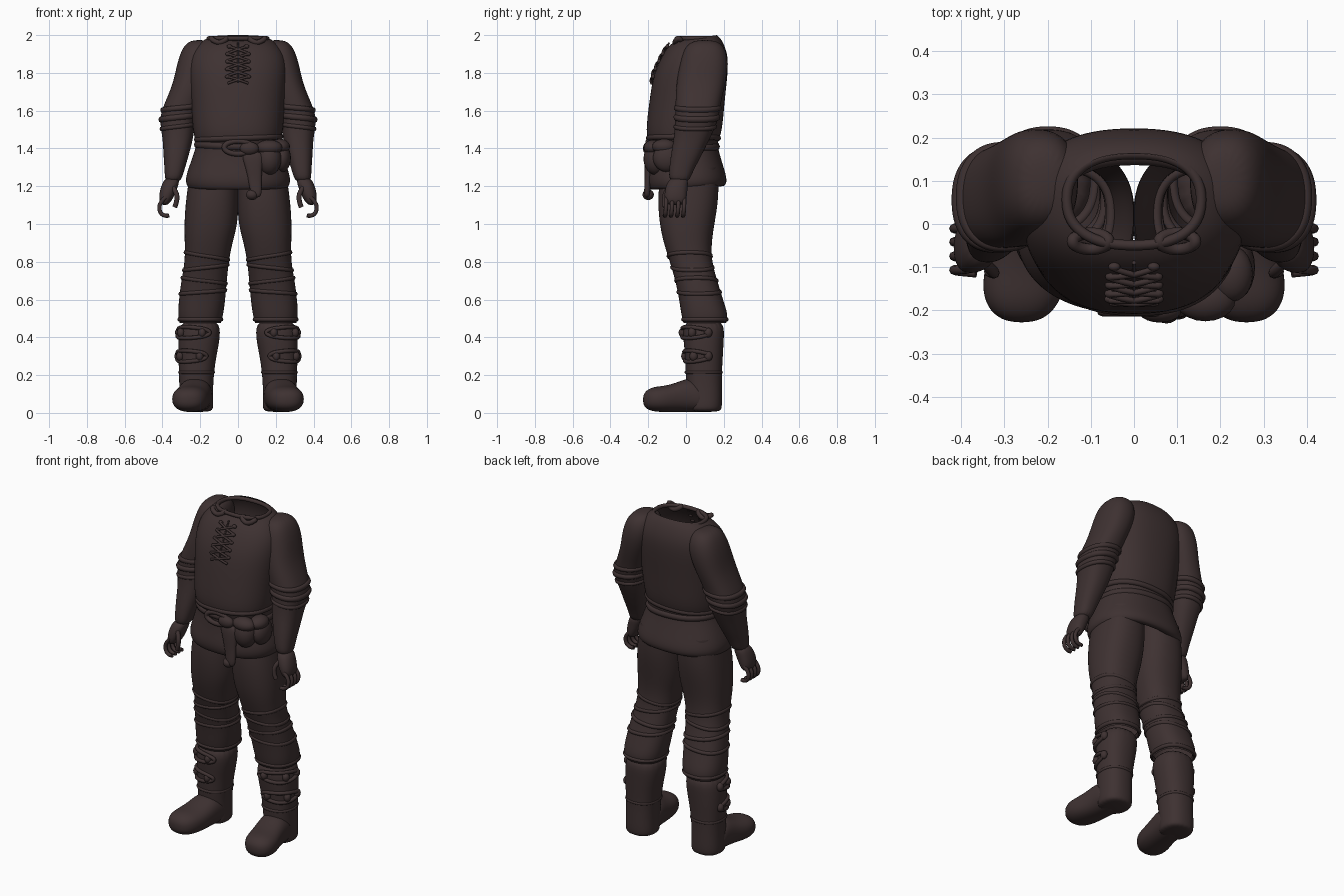
import bpy, bmesh
from math import sin, cos, pi, radians, copysign

cube = bpy.data.objects.get("Cube")
if cube:
    bpy.data.objects.remove(cube)

cloth = bpy.data.materials.new("dark_brown")
cloth.use_nodes = True
colour = (0.048, 0.031, 0.031, 1)
cloth.diffuse_color = colour
shader = cloth.node_tree.nodes["Principled BSDF"]
shader.inputs["Base Color"].default_value = colour
shader.inputs["Roughness"].default_value = 0.8


def add_object(name, data):
    obj = bpy.data.objects.new(name, data)
    bpy.context.collection.objects.link(obj)
    data.materials.append(cloth)
    return obj


def oval(row, angle, grow=0.0, power=0.85):
    """Point on a rounded cross-section: x, y, z, x radius, y radius, tilt."""
    x, y, z, rx, ry, tilt = (tuple(row) + (0,))[:6]
    c, s = cos(angle), sin(angle)
    dx = copysign(abs(c) ** power, c) * (rx + grow)
    dy = copysign(abs(s) ** power, s) * (ry + grow)
    return (x + dx, y + dy, z + tilt * dy)


def loft(name, rows, side=1, along_y=False, capped=True, count=20):
    """Skin a stack of cross-sections."""
    bm = bmesh.new()
    rings = []
    for row in rows:
        ring = []
        for i in range(count):
            x, y, z = oval(row, 2 * pi * i / count)
            ring.append(bm.verts.new((side * x, z, y) if along_y else (side * x, y, z)))
        rings.append(ring)
    for a, b in zip(rings, rings[1:]):
        for i in range(count):
            j = (i + 1) % count
            bm.faces.new((a[i], a[j], b[j], b[i]))
    if capped:
        bm.faces.new(rings[0])
        bm.faces.new(rings[-1])
    bmesh.ops.recalc_face_normals(bm, faces=bm.faces)
    for face in bm.faces:
        face.smooth = True
    mesh = bpy.data.meshes.new(name)
    bm.to_mesh(mesh)
    bm.free()
    obj = add_object(name, mesh)
    sub = obj.modifiers.new("smooth", "SUBSURF")
    sub.levels = sub.render_levels = 2
    return obj


def tube(name, points, radius, side=1, closed=False):
    """Round cord through the points."""
    curve = bpy.data.curves.new(name, "CURVE")
    curve.dimensions = "3D"
    curve.bevel_depth = radius
    curve.bevel_resolution = 2
    curve.use_fill_caps = True
    line = curve.splines.new("NURBS")
    line.points.add(len(points) - 1)
    for p, (x, y, z) in zip(line.points, points):
        p.co = (side * x, y, z, 1)
    line.order_u = 3
    line.resolution_u = 4
    line.use_endpoint_u = not closed
    line.use_cyclic_u = closed
    return add_object(name, curve)


def blob(name, centre, size, side=1):
    """Soft rounded lump."""
    bm = bmesh.new()
    bmesh.ops.create_uvsphere(bm, u_segments=20, v_segments=12, radius=1)
    for v in bm.verts:
        v.co = [c + s * k for c, s, k in zip((side * centre[0], *centre[1:]), size, v.co)]
    for face in bm.faces:
        face.smooth = True
    mesh = bpy.data.meshes.new(name)
    bm.to_mesh(mesh)
    bm.free()
    return add_object(name, mesh)


def on_surface(rows, z, degrees, grow=0.0):
    """Point on a lofted part at a given height and direction."""
    for a, b in zip(rows, rows[1:]):
        if a[2] >= z >= b[2]:
            t = (a[2] - z) / (a[2] - b[2])
            row = [p + (q - p) * t for p, q in zip(a[:5], b[:5])]
            return oval(row, radians(degrees), grow)


def fold(name, rows, z, radius, side=1, slope=0.0):
    """Roll of cloth running around a lofted part."""
    points = [on_surface(rows, z + slope * cos(radians(a)), a, -radius * 0.45)
              for a in range(0, 360, 15)]
    return tube(name, points, radius, side, closed=True)


# Tunic, open at neck and hem
tunic = [(0, .057, 1.985, .155, .107, .14), (0, .052, 1.965, .2, .138, .1),
         (0, .05, 1.9, .255, .174), (0, .025, 1.8, .265, .198),
         (0, .005, 1.65, .25, .2), (0, -.012, 1.48, .24, .204),
         (0, -.015, 1.435, .222, .182), (0, -.01, 1.4, .225, .18),
         (0, 0, 1.3, .262, .2), (0, .004, 1.23, .284, .218),
         (0, .004, 1.185, .265, .2, .05), (0, .004, 1.195, .235, .17, .05)]
loft("tunic", tunic, capped=False, count=28)
fold("neck_hem", tunic, 1.982, .012)
fold("waist_roll", tunic, 1.455, .016, slope=.008)
fold("belt", tunic, 1.41, .022, slope=-.01)

# Neck lacing and collar knots
for i in range(5):
    z = 1.94 - i * .04
    for side in (-1, 1):
        tube("neck_lace", [on_surface(tunic, z, -90 - 9 * side, .004),
                           on_surface(tunic, z - .015, -90, .012),
                           on_surface(tunic, z - .035, -90 + 9 * side, .004)], .007)
        blob("lace_eyelet", on_surface(tunic, z, -90 - 9 * side), (.014, .01, .011))
tube("neck_slit", [on_surface(tunic, z, -90) for z in (1.96, 1.88, 1.8, 1.75)], .005)
for side in (-1, 1):
    knot = [(.1 + .045 * cos(a), -.04 + .02 * sin(a), 1.972 + .014 * cos(a * 2))
            for a in (pi * k / 4 for k in range(8))]
    tube("collar_knot", knot, .014, side, closed=True)

# Belt buckle, hanging strap and pouches
buckle = [(.0 + .075 * cos(a), -.2, 1.405 + .035 * sin(a))
          for a in (pi * k / 6 for k in range(12))]
tube("belt_buckle", buckle, .014, closed=True)
blob("belt_knot", (.06, -.2, 1.4), (.05, .028, .035))
strap = [(.07, .02), (.045, .022), (.035, .015), (.03, .02)]
loft("hanging_strap", [(.075 + .008 * i, -.195 - .004 * i, 1.39 - .085 * i, rx, ry)
                       for i, (rx, ry) in enumerate(strap)], count=12)
blob("strap_tip", (.075, -.2, 1.155), (.032, .03, .028))
for centre, size in [((.165, -.16, 1.345), (.065, .065, .085)),
                     ((.165, -.175, 1.405), (.07, .05, .04)),
                     ((.235, -.1, 1.35), (.045, .075, .075)),
                     ((.225, -.115, 1.41), (.05, .065, .04))]:
    blob("belt_pouch", centre, size)

arm = [(.205, .1, 1.975, .04, .05), (.212, .1, 1.945, .078, .105),
       (.222, .097, 1.86, .1, .13), (.25, .08, 1.75, .092, .132),
       (.29, .065, 1.65, .095, .122), (.315, .06, 1.58, .098, .117),
       (.32, .05, 1.52, .092, .11), (.318, .03, 1.45, .081, .096),
       (.328, 0, 1.36, .067, .082), (.338, -.03, 1.27, .05, .062),
       (.345, -.035, 1.22, .042, .052)]
hand = [(.345, -.035, 1.25, .04, .05), (.362, -.05, 1.2, .047, .06),
        (.378, -.055, 1.15, .042, .062), (.386, -.055, 1.115, .03, .055),
        (.387, -.055, 1.1, .012, .04)]
trouser = [(.125, .02, 1.3, .125, .15), (.135, .012, 1.15, .141, .166),
           (.143, .005, 1.0, .144, .147), (.156, .008, .9, .127, .128),
           (.165, .025, .8, .117, .112), (.18, .055, .7, .122, .112),
           (.19, .08, .6, .124, .117), (.199, .1, .515, .122, .126),
           (.2, .1, .475, .11, .114)]
boot = [(.2, .095, .5, .105, .11), (.205, .092, .4, .113, .11),
        (.216, .096, .3, .102, .1), (.22, .093, .2, .092, .097),
        (.222, .1, .1, .09, .092), (.222, .1, .025, .094, .092),
        (.222, .1, .004, .08, .08)]
foot = [(.22, .06, .12, .09, .055), (.225, .1, .04, .09, .098),
        (.235, .084, -.04, .092, .08), (.25, .073, -.11, .1, .07),
        (.258, .073, -.17, .093, .067), (.26, .07, -.212, .066, .05),
        (.26, .07, -.228, .025, .02)]

for side, word in ((1, "left"), (-1, "right")):
    # Sleeve with rolled cuffs
    loft(word + "_arm", arm, side)
    for z, radius in ((1.615, .016), (1.565, .018), (1.515, .013)):
        fold(word + "_sleeve_roll", arm, z, radius, side, slope=-.012)

    # Hand with slim curled fingers
    loft(word + "_hand", hand, side, count=14)
    for y in (-.105, -.073, -.04, -.009):
        tube(word + "_finger", [(.385, y, 1.14), (.418, y, 1.11), (.415, y - .003, 1.06),
                                (.385, y - .006, 1.04), (.365, y - .008, 1.045)], .011, side)
    tube(word + "_thumb", [(.35, -.085, 1.2), (.325, -.11, 1.17), (.322, -.115, 1.12),
                           (.335, -.11, 1.09)], .013, side)

    # Trouser leg with wrinkles and a cuff over the boot
    loft(word + "_trouser_leg", trouser, side, capped=False)
    for z, slope in ((.83, .02), (.77, -.015), (.7, .015), (.64, -.01)):
        fold(word + "_knee_wrinkle", trouser, z, .012, side, slope)
    fold(word + "_trouser_cuff", trouser, .495, .012, side)

    # Boot shaft and foot
    loft(word + "_boot_shaft", boot, side)
    loft(word + "_boot_foot", foot, side, along_y=True)
    fold(word + "_ankle_seam", boot, .215, .009, side)

    # Boot straps with toggles
    for z in (.425, .3):
        loop = [on_surface(boot, z + .03 * sin(a), -50 + 65 * cos(a), .004)
                for a in (pi * k / 8 for k in range(16))]
        tube(word + "_boot_strap", loop, .011, side, closed=True)
        for degrees in (-95, -30, 10):
            blob(word + "_strap_toggle", on_surface(boot, z, degrees), (.02, .022, .026), side)
